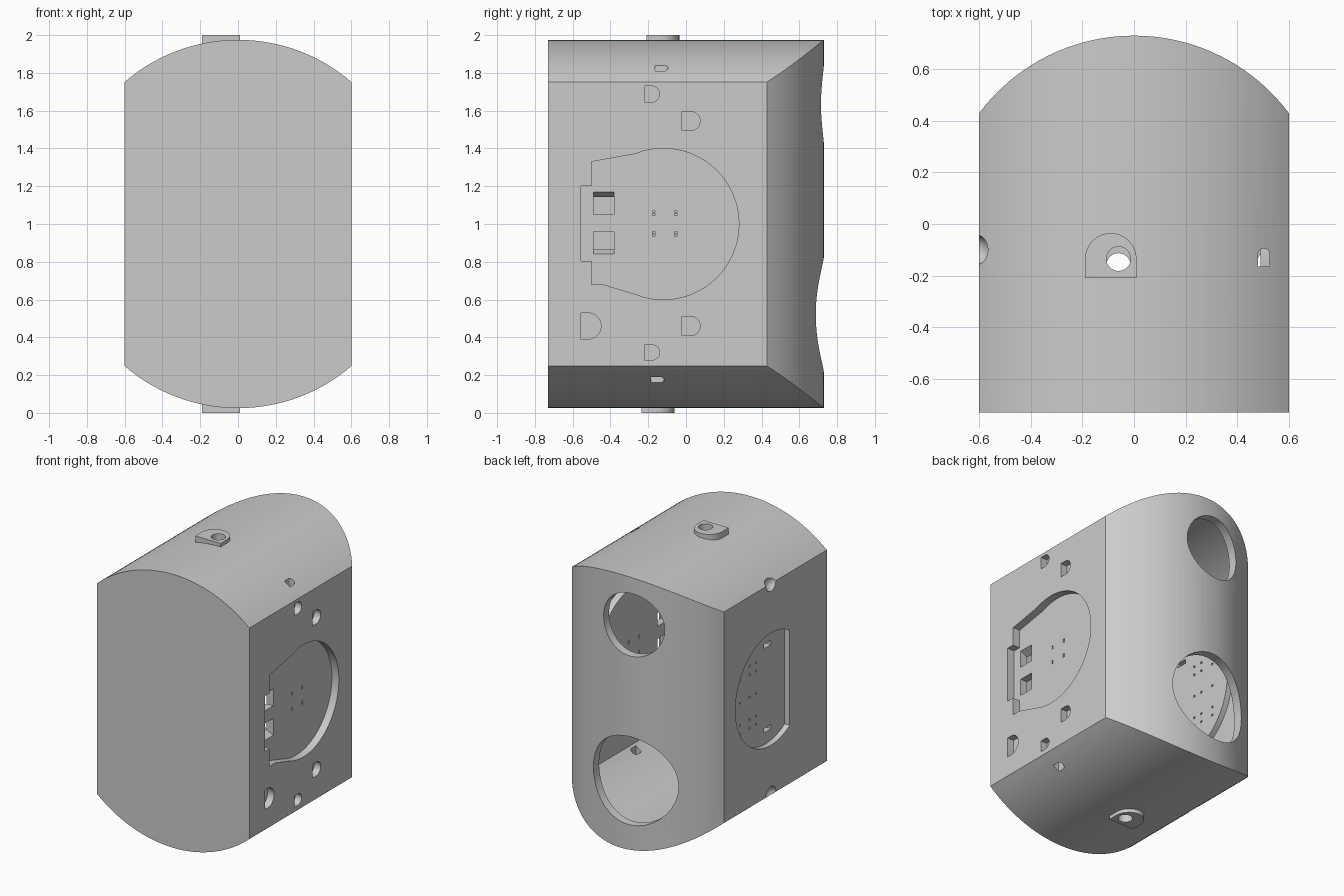
import bpy, bmesh, math
from mathutils import Vector

cube = bpy.data.objects.get("Cube")
if cube:
    bpy.data.objects.remove(cube, do_unlink=True)

grey = bpy.data.materials.new("plain grey")
grey.use_nodes = True
grey.diffuse_color = (0.6, 0.6, 0.6, 1)
grey.node_tree.nodes["Principled BSDF"].inputs["Base Color"].default_value = (0.6, 0.6, 0.6, 1)


def place(axis, u, v, w):
    return Vector({"X": (w, u, v), "Y": (u, w, v), "Z": (u, v, w)}[axis])


def add_prism(bm, axis, pts, lo, hi):
    """Extrude a 2D outline along an axis."""
    a = [bm.verts.new(place(axis, u, v, lo)) for u, v in pts]
    b = [bm.verts.new(place(axis, u, v, hi)) for u, v in pts]
    n = len(pts)
    faces = [bm.faces.new(a), bm.faces.new(b)]
    for i in range(n):
        j = (i + 1) % n
        faces.append(bm.faces.new((a[i], a[j], b[j], b[i])))
    bmesh.ops.recalc_face_normals(bm, faces=faces)


def solid(name, prisms):
    bm = bmesh.new()
    for p in prisms:
        add_prism(bm, *p)
    mesh = bpy.data.meshes.new(name)
    bm.to_mesh(mesh)
    bm.free()
    obj = bpy.data.objects.new(name, mesh)
    bpy.context.collection.objects.link(obj)
    mesh.materials.append(grey)
    return obj


def combine(target, other, operation):
    """Apply a boolean and remove the helper."""
    other.hide_render = True
    mod = target.modifiers.new("combine", "BOOLEAN")
    mod.operation, mod.object, mod.solver = operation, other, "EXACT"
    deps = bpy.context.evaluated_depsgraph_get()
    mesh = bpy.data.meshes.new_from_object(target.evaluated_get(deps))
    target.modifiers.clear()
    target.data = mesh
    bpy.data.objects.remove(other, do_unlink=True)


def arc(cu, cv, r, start, end, steps=32):
    angles = [math.radians(start + (end - start) * i / steps) for i in range(steps + 1)]
    return [(cu + r * math.cos(a), cv + r * math.sin(a)) for a in angles]


def circle(cu, cv, r):
    return arc(cu, cv, r, 0, 350, 35)


def rect(u0, u1, v0, v1):
    return [(u0, v0), (u1, v0), (u1, v1), (u0, v1)]


def d_shape(u0, u1, v0, v1):
    """Outline flat at u0 and rounded at u1."""
    r = (v1 - v0) / 2
    return [(u0, v0)] + arc(u1 - r, v0 + r, r, -90, 90, 16) + [(u0, v1)]


def swap(pts):
    return [(v, u) for u, v in pts]


def barrel(name, t):
    """Block with bowed top, bottom and back, shrunk by t on all sides."""
    w = 0.6 - t
    r, rb = 0.92 - t, 0.75 - t
    cz = 0.055                      # arc centres sit either side of mid height
    a = math.degrees(math.acos(w / r))
    front = arc(0, 1 + cz, r, a, 180 - a) + arc(0, 1 - cz, r, 180 + a, 360 - a)
    b = math.degrees(math.acos(w / rb))
    plan = [(-w, -0.73 + t), (w, -0.73 + t)] + arc(0, -0.02, rb, b, 180 - b)
    obj = solid(name, [("Y", front, -0.73 + t, 1)])
    combine(obj, solid("plan", [("Z", plan, -1, 3)]), "INTERSECT")
    return obj


# Hollow shell
WALL = 0.06
housing = barrel("housing", 0)
combine(housing, barrel("cavity", WALL), "DIFFERENCE")

# Outlines of the two side recesses (y, z)
right_recess = arc(-0.12, 1.0, 0.4, -112, 112, 48) + [
    (-0.5, 1.33), (-0.5, 1.2), (-0.555, 1.2), (-0.555, 0.805),
    (-0.5, 0.805), (-0.5, 0.68), (-0.44, 0.68)]
left_recess = arc(-0.1, 1.0, 0.4, -122, 122, 48)


def grow(pts, k):
    return [(-0.1 + (y + 0.1) * k, 1 + (z - 1) * k) for y, z in pts]


# Inner pads behind the recesses
for pad in (("X", grow(right_recess, 1.1), 0.49, 0.57),
            ("X", grow(left_recess, 1.1), -0.57, -0.5)):
    combine(housing, solid("pad", [pad]), "UNION")

# Rounded lugs on top and bottom
for y, lo, hi in ((0, 1.93, 2.0), (-0.025, 0.0, 0.07)):
    lug = swap(d_shape(-0.21 + y, -0.035 + y, -0.19, 0.01))
    combine(housing, solid("lug", [("Z", lug, lo, hi)]), "UNION")

# Recesses, and round openings through the back
combine(housing, solid("recess_cut", [
    ("X", right_recess, 0.545, 0.8),
    ("X", left_recess, -0.8, -0.56)]), "DIFFERENCE")
combine(housing, solid("back_openings", [
    ("Y", circle(-0.075, 1.634, 0.225), 0.3, 1),
    ("Y", circle(-0.065, 0.52, 0.315), 0.3, 1)]), "DIFFERENCE")

# Lug holes and small slots
cuts = []
for y, lo, hi in ((0, 1.8, 2.2), (-0.025, -0.2, 0.2)):
    cuts.append(("Z", circle(-0.06, -0.135 + y, 0.047), lo, hi))
for y, lo, hi in ((0, 1.65, 2.2), (-0.02, -0.2, 0.35)):
    cuts.append(("Z", swap(d_shape(-0.165 + y, -0.095 + y, 0.48, 0.525)), lo, hi))

# D-shaped pockets in the right side
for y0, y1, z0, z1 in ((-0.22, -0.14, 1.645, 1.73), (-0.02, 0.075, 1.495, 1.595),
                       (-0.555, -0.45, 0.39, 0.53), (-0.02, 0.075, 0.41, 0.51),
                       (-0.22, -0.14, 0.28, 0.36)):
    cuts.append(("X", d_shape(y0, y1, z0, z1), 0.55, 0.7))

# Windows with one sloping side
for s, z in ((1, 1.05), (-1, 0.96)):
    window = [(0.45, z), (0.58, z), (0.58, z + s * 0.13), (0.545, z + s * 0.12),
              (0.45, z + s * 0.075)]
    cuts.append(("Y", window, -0.49, -0.38))

# Pin holes and slots in the recess floors
for y in (-0.17, -0.055):
    for z in (0.94, 0.955, 1.05, 1.065):
        cuts.append(("X", rect(y - 0.007, y + 0.007, z - 0.005, z + 0.005), 0.45, 0.58))
for y in (0.19, 0.08, 0.01):
    for z in (0.78, 0.84, 1.0, 1.16, 1.22):
        cuts.append(("X", rect(y - 0.007, y + 0.007, z - 0.007, z + 0.007), -0.58, -0.45))
for z in (0.7, 1.3):
    cuts.append(("X", rect(-0.16, -0.08, z - 0.015, z + 0.015), -0.58, -0.45))
combine(housing, solid("hole_cuts", cuts), "DIFFERENCE")

# Ball notches on the left side edges
for z in (0.25, 1.755):
    ball = bpy.data.meshes.new("notch")
    bm = bmesh.new()
    bmesh.ops.create_uvsphere(bm, u_segments=24, v_segments=12, radius=0.06)
    bmesh.ops.translate(bm, verts=bm.verts, vec=(-0.62, -0.1, z))
    bm.to_mesh(ball)
    bm.free()
    ball.materials.append(grey)
    notch = bpy.data.objects.new("notch", ball)
    bpy.context.collection.objects.link(notch)
    combine(housing, notch, "DIFFERENCE")

# Smooth curves, sharp edges
bpy.ops.object.select_all(action="DESELECT")
housing.select_set(True)
bpy.context.view_layer.objects.active = housing
bpy.ops.object.shade_smooth_by_angle(angle=math.radians(25))
